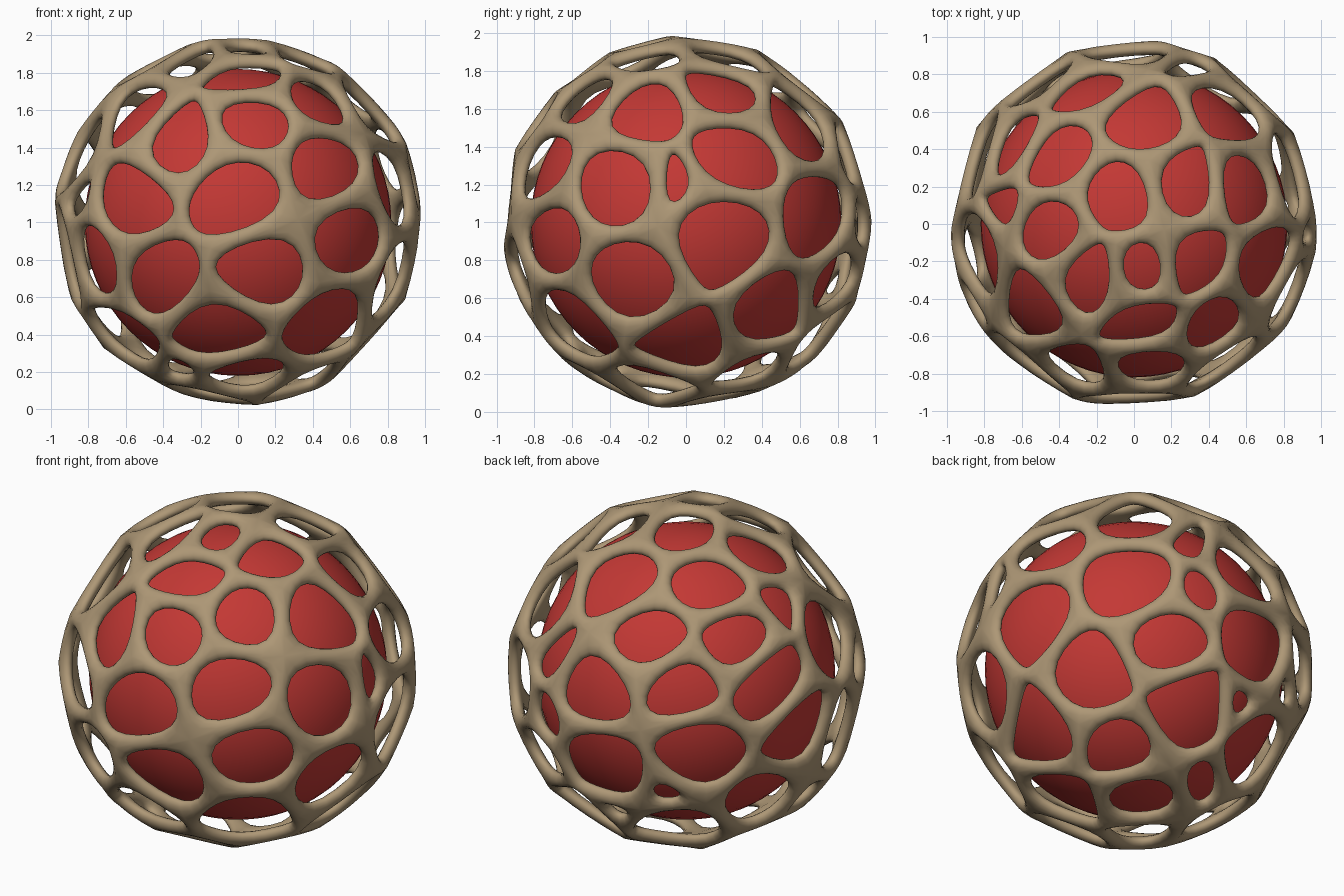
import bpy, bmesh
from math import sin, cos, atan2, radians, pi, sqrt
from mathutils import Vector

if "Cube" in bpy.data.objects:
    bpy.data.objects.remove(bpy.data.objects["Cube"])

R = 0.965          # radius of the cage's bar centre line
CENTRE = Vector((0, 0, 1))


def material(name, rgb):
    m = bpy.data.materials.new(name)
    m.diffuse_color = (*rgb, 1)
    m.use_nodes = True
    m.node_tree.nodes["Principled BSDF"].inputs["Base Color"].default_value = m.diffuse_color
    return m


def facing(az, el, spots):
    """Directions of openings placed (across, up) on the side facing az, el."""
    a, e = radians(az), radians(el)
    out = Vector((cos(a) * cos(e), sin(a) * cos(e), sin(e)))
    right = Vector((-sin(a), cos(a), 0))
    up = out.cross(right)
    return [(right * x + up * y + out * sqrt(.91 - x * x - y * y)).normalized() for x, y in spots]


# Main openings: front, right, top, back left, back right below
seeds = facing(-90, 0, [(-.33, .45), (.08, .57), (.01, .14), (-.58, .1), (-.44, -.31), (.14, -.26), (.5, .31), (.59, -.05)])
seeds += facing(0, 0, [(-.2, .61), (.26, .37), (-.38, .24), (.2, -.07), (-.28, -.35), (.45, -.5), (0, -.67)])
seeds += facing(-90, 90, [(.03, .56), (-.4, .37), (-.1, .16), (.26, .18), (-.42, -.05), (-.25, -.27), (.06, -.25), (.31, -.2), (.06, -.53)])
seeds += facing(125, 25, [(-.19, .17), (.28, .15), (-.5, -.12), (-.02, -.08), (.07, -.44), (.45, -.09), (-.46, -.5)])
seeds += facing(49, -29, [(0, .49), (.2, .12), (.3, -.2)])

# Keep adding openings in the widest gap; the last few are small ones
cloud = []
for i in range(2500):
    z = -1 + (2 * i + 1) / 2500
    t = i * pi * (3 - sqrt(5))
    cloud.append(Vector((cos(t) * sqrt(1 - z * z), sin(t) * sqrt(1 - z * z), z)))
gap = [min((c - s).length for s in seeds) for c in cloud]
sizes = [.25] * len(seeds)
small = 0
while small < 10:
    widest = max(gap)
    new = cloud[gap.index(widest)]
    small += widest < .4
    seeds.append(new)
    sizes.append(.25 if widest >= .4 else .1)
    gap = [min(g, (c - new).length) for g, c in zip(gap, cloud)]

# Cell pattern: hull of the seeds turned into its dual, one polygon per opening
hull = bmesh.new()
for d, s in zip(seeds, sizes):
    hull.verts.new(d / cos(s))
bmesh.ops.convex_hull(hull, input=hull.verts[:])
hull.normal_update()
hull.faces.index_update()
cage = bmesh.new()
corners = []
for f in hull.faces:
    side = 1 if f.normal.dot(f.calc_center_median()) > 0 else -1
    corners.append(cage.verts.new(f.normal * side * R))
for v in hull.verts:
    if len(v.link_faces) < 3:
        continue
    ring = [corners[f.index] for f in v.link_faces]
    mid = sum((c.co for c in ring), Vector()) / len(ring)
    n = mid.normalized()
    u = n.orthogonal().normalized()
    w = n.cross(u)
    ring.sort(key=lambda c: atan2((c.co - mid).dot(w), (c.co - mid).dot(u)))
    cage.faces.new(ring)
bmesh.ops.remove_doubles(cage, verts=cage.verts[:], dist=.07)
for v in cage.verts:
    v.co = v.co.normalized() * R
bmesh.ops.recalc_face_normals(cage, faces=cage.faces[:])

# Cage: rounded bars along the cell edges
me = bpy.data.meshes.new("cage")
cage.to_mesh(me)
cage.free()
hull.free()
cage_ob = bpy.data.objects.new("cage", me)
bpy.context.collection.objects.link(cage_ob)
cage_ob.location = CENTRE
me.materials.append(material("tan", (.42, .31, .18, )))
for p in me.polygons:
    p.use_smooth = True
wire = cage_ob.modifiers.new("bars", 'WIREFRAME')
wire.thickness = .105
wire.offset = 0
wire.use_even_offset = True
wire.use_relative_offset = False
sub = cage_ob.modifiers.new("rounding", 'SUBSURF')
sub.levels = sub.render_levels = 2

# Inner ball
bpy.ops.mesh.primitive_uv_sphere_add(segments=64, ring_count=32, radius=.82, location=CENTRE)
ball = bpy.context.object
ball.name = "inner_ball"
bpy.ops.object.shade_smooth()
ball.data.materials.append(material("red", (.55, .04, .035)))
